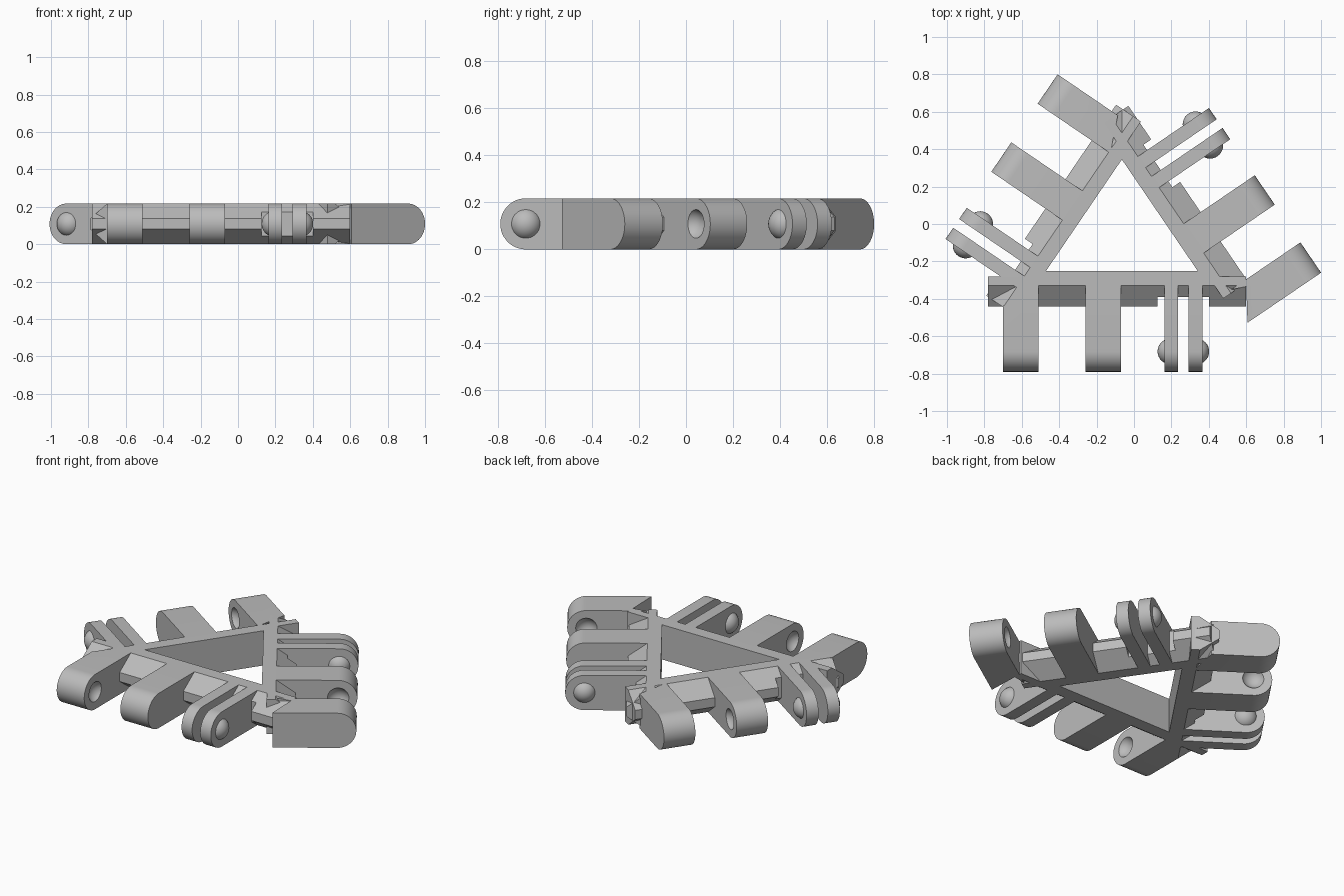
import bpy, bmesh, math
from mathutils import Vector

cube = bpy.data.objects.get("Cube")
if cube:
    bpy.data.objects.remove(cube)

H = 0.217            # plate height
R = H / 2            # fingertip radius
TIP = 0.54           # finger reach from the inner triangle
RIM, LIP = 0.08, 0.19
BUMP_R, BUMP_SINK = 0.069, 0.032
FINGERS = {"first_knuckle": (0.0, 0.19), "second_knuckle": (0.44, 0.63),
           "inner_prong": (0.863, 0.936), "outer_prong": (0.992, 1.065)}

grey = bpy.data.materials.new("plain grey")
grey.use_nodes = True
GREY = (0.5, 0.5, 0.5, 1)
grey.diffuse_color = GREY
grey.node_tree.nodes["Principled BSDF"].inputs["Base Color"].default_value = GREY


def finish(bm, name):
    bmesh.ops.recalc_face_normals(bm, faces=bm.faces[:])
    mesh = bpy.data.meshes.new(name)
    bm.to_mesh(mesh)
    bm.free()
    mesh.materials.append(grey)
    ob = bpy.data.objects.new(name, mesh)
    bpy.context.collection.objects.link(ob)
    return ob


def activate(ob):
    bpy.ops.object.select_all(action="DESELECT")
    ob.select_set(True)
    bpy.context.view_layer.objects.active = ob


def smooth(ob):
    activate(ob)
    bpy.ops.object.shade_smooth_by_angle(angle=math.radians(30))


def loft(rings, name):
    """Join equal rings of points and cap both ends."""
    bm = bmesh.new()
    loops = [[bm.verts.new(p) for p in ring] for ring in rings]
    n = len(loops[0])
    for a, b in zip(loops, loops[1:]):
        for i in range(n):
            j = (i + 1) % n
            bm.faces.new((a[i], a[j], b[j], b[i]))
    bm.faces.new(loops[0])
    bm.faces.new(loops[-1])
    return finish(bm, name)


def ball(place, name):
    bm = bmesh.new()
    bmesh.ops.create_uvsphere(bm, u_segments=32, v_segments=16, radius=BUMP_R)
    bmesh.ops.translate(bm, verts=bm.verts[:], vec=place)
    ob = finish(bm, name)
    smooth(ob)
    return ob


def dent(ob, place):
    """Sink a round socket into a knuckle."""
    cutter = ball(place, "socket_cutter")
    cutter.hide_render = True
    activate(ob)
    mod = ob.modifiers.new("socket", "BOOLEAN")
    mod.operation = "DIFFERENCE"
    mod.solver = "EXACT"
    mod.object = cutter
    bpy.ops.object.modifier_apply(modifier=mod.name)
    bpy.data.objects.remove(cutter)


# Inner triangle, with a direction along and out of every side
corners = [Vector((-0.47, -0.25, 0)), Vector((0.34, -0.25, 0)), Vector((-0.065, 0.345, 0))]
along = [(corners[(i + 1) % 3] - corners[i]).normalized() for i in range(3)]
out = [Vector((t.y, -t.x, 0)) for t in along]
up = Vector((0, 0, 1))

# Triangular frame
rings = []
outer = [c + (out[i - 1] + out[i]) * RIM / (1 + out[i - 1].dot(out[i]))
         for i, c in enumerate(corners)]
bm = bmesh.new()
loops = [[bm.verts.new(p + up * z) for p in tri]
         for tri, z in ((corners, 0), (outer, 0), (outer, H), (corners, H))]
for k in range(4):
    a, b = loops[k], loops[(k + 1) % 4]
    for i in range(3):
        j = (i + 1) % 3
        bm.faces.new((a[i], a[j], b[j], b[i]))
finish(bm, "triangle_frame")


def finger_profile(base):
    arc = [math.radians(-90 + 180 * k / 24) for k in range(25)]
    return [(base, 0)] + [(TIP - R + R * math.cos(a), R + R * math.sin(a)) for a in arc] + [(base, H)]


def lip_profile(reach):
    f = (reach - RIM) / (LIP - RIM)
    return [(0.03, 0), (RIM, 0), (reach, 0.08 * f), (reach, H - 0.08 * f), (RIM, H), (0.03, H)]


# Per side: name, first knuckle offset, lip start and end, inner edge of first knuckle
sides = [
    ("front", -0.23, -0.31, 1.07, [(-0.23, 0.19), (-0.04, 0.03)]),
    ("left", -0.38, -0.20, 0.937, [(-0.38, 0.064), (-0.216, 0.168), (-0.184, 0.09)]),
    ("right", -0.183, -0.225, 1.01, [(-0.183, 0.15), (0.007, 0.07)]),
]

for i, (side, shift, lip_start, lip_end, inner) in enumerate(sides):
    def at(s, d, z):
        return corners[i] + along[i] * s + out[i] * d + up * z

    # Bevelled lip, cut back around the prongs
    notch0, notch1 = shift + 0.825, shift + 1.10
    for part, s0, s1, reach in (("long_lip", lip_start, notch0, LIP),
                                ("notched_lip", notch0, notch1, 0.14),
                                ("end_lip", notch1, lip_end, LIP)):
        if part == "long_lip" and side == "left":
            s0 = shift + 0.18
        loft([[at(s, d, z) for d, z in lip_profile(reach)] for s in (s0, s1)], f"{side}_{part}")

    # Round-ended fingers with sockets or bumps
    for part, (f0, f1) in FINGERS.items():
        s0, s1 = shift + f0, shift + f1
        stations = inner if part == "first_knuckle" else [(s0, 0.06), (s1, 0.06)]
        ob = loft([[at(s, d, z) for d, z in finger_profile(base)] for s, base in stations],
                  f"{side}_{part}")
        pin = TIP - R
        if part == "first_knuckle":
            dent(ob, at(stations[-1][0] + BUMP_SINK, pin, R))
        elif part == "second_knuckle":
            dent(ob, at(s0 - BUMP_SINK, pin, R))
        elif part == "inner_prong":
            ball_at = s0 + BUMP_SINK
        else:
            ball_at = s1 - BUMP_SINK
        smooth(ob)
        if "prong" in part:
            # Keep only the cap that stands out of the prong
            bump = ball(at(ball_at, pin, R), f"{side}_{part}_bump")
            sign = -1 if part == "inner_prong" else 1
            face = s0 if sign < 0 else s1
            bm = bmesh.new()
            bm.from_mesh(bump.data)
            bmesh.ops.bisect_plane(bm, geom=bm.verts[:] + bm.edges[:] + bm.faces[:],
                                   plane_co=at(face - sign * 0.005, 0, 0),
                                   plane_no=along[i] * sign, clear_inner=True)
            bm.to_mesh(bump.data)
            bm.free()
